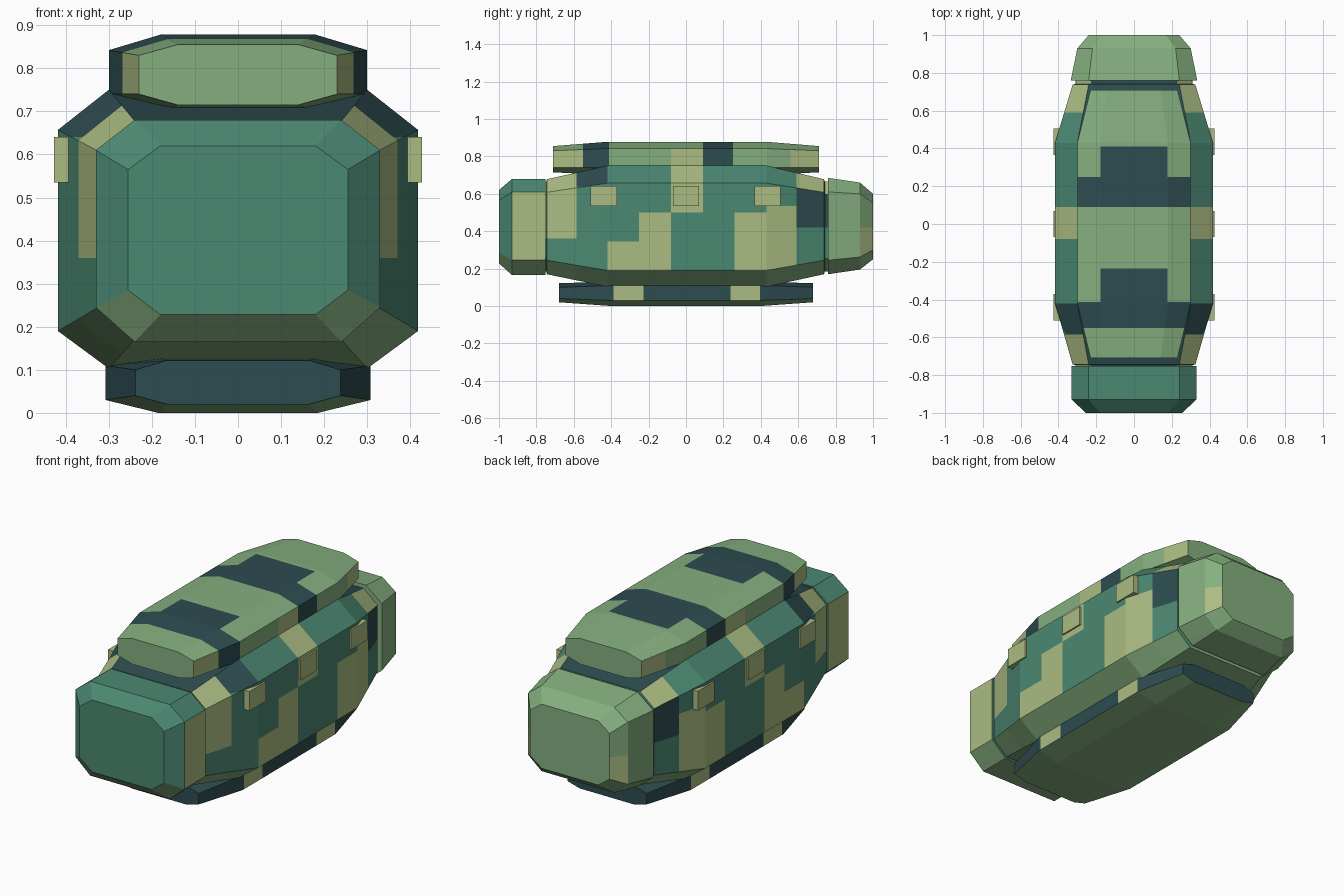
import bpy, bmesh
from mathutils import Vector

if "Cube" in bpy.data.objects:
    bpy.data.objects.remove(bpy.data.objects["Cube"])


def lin(c):
    c /= 255
    return c / 12.92 if c <= 0.04045 else ((c + 0.055) / 1.055) ** 2.4


GREEN, TEAL, NAVY, KHAKI = range(4)
MATS = []
for name, rgb in (("light_green", (133, 175, 127)), ("teal_green", (75, 136, 114)),
                  ("dark_blue_green", (45, 76, 80)), ("khaki", (171, 188, 130))):
    m = bpy.data.materials.new(name)
    m.diffuse_color = (*[lin(c) for c in rgb], 1)
    m.use_nodes = True
    m.node_tree.nodes["Principled BSDF"].inputs["Base Color"].default_value = m.diffuse_color
    MATS.append(m)


def finish(name, bm):
    me = bpy.data.meshes.new(name)
    bm.to_mesh(me)
    bm.free()
    for m in MATS:
        me.materials.append(m)
    ob = bpy.data.objects.new(name, me)
    bpy.context.collection.objects.link(ob)
    return ob


def loft(name, sections, base, patches=(), top=None):
    """Octagonal loft along y. Section: y, half width, flat half width, four heights.
    Patch: colour, y range, z range, max |x|, min side-facing normal."""
    bm = bmesh.new()
    rings = []
    for y, w, c, z0, z1, z2, z3 in sections:
        pts = [(c, z0), (w, z1), (w, z2), (c, z3), (-c, z3), (-w, z2), (-w, z1), (-c, z0)]
        rings.append([bm.verts.new((x, y, z)) for x, z in pts])
    for a, b in zip(rings, rings[1:]):
        for i in range(8):
            j = (i + 1) % 8
            bm.faces.new((a[i], a[j], b[j], b[i]))
    bm.faces.new(rings[0])
    bm.faces.new(rings[-1])
    bmesh.ops.recalc_face_normals(bm, faces=bm.faces)

    # cut the faces along the borders of the camouflage patches
    cuts = set()
    for _, y0, y1, z0, z1, xm, _ in patches:
        cuts |= {(1, y0), (1, y1), (2, z0), (2, z1), (0, xm), (0, -xm)}
    for axis, d in sorted(cuts):
        n = Vector((0, 0, 0))
        n[axis] = 1
        bmesh.ops.bisect_plane(bm, geom=bm.verts[:] + bm.edges[:] + bm.faces[:],
                               dist=1e-4, plane_co=n * d, plane_no=n)
    bm.normal_update()

    # colour by direction and patch
    for f in bm.faces:
        p, n = f.calc_center_median(), f.normal
        f.material_index = base
        if n.z < -0.25:
            f.material_index = GREEN
            continue
        if top is not None and n.z > 0.9:
            f.material_index = top
            continue
        for col, y0, y1, z0, z1, xm, nx in patches:
            if y0 < p.y < y1 and z0 < p.z < z1 and abs(p.x) < xm and abs(n.x) >= nx:
                f.material_index = col
    return finish(name, bm)


# main hull with tapered ends and recessed necks
END = (0.325, 0.24, 0.17, 0.245, 0.608, 0.678)
MID = (0.418, 0.30, 0.103, 0.19, 0.657, 0.75)
NECK = (0.31, 0.225, 0.185, 0.255, 0.595, 0.665)
loft("hull", [(-0.78, *NECK), (-0.746, *NECK), (-0.744, *END), (-0.42, *MID), (0.43, *MID),
              (0.738, *END), (0.742, *NECK), (0.80, *NECK)], TEAL, [
    (KHAKI, -0.76, -0.585, 0.36, 0.8, 1, 0.3),
    (NAVY, -0.585, -0.42, 0.64, 0.8, 1, 0.3),
    (TEAL, -0.585, -0.42, 0.345, 0.657, 1, 0.85),
    (KHAKI, -0.42, -0.25, 0.1, 0.345, 1, 0.3),
    (KHAKI, -0.25, -0.08, 0.1, 0.50, 1, 0.3),
    (KHAKI, -0.08, 0.09, 0.50, 0.8, 1, 0.3),
    (KHAKI, 0.26, 0.43, 0.1, 0.50, 1, 0.3),
    (KHAKI, 0.43, 0.59, 0.1, 0.535, 1, 0.3),
    (KHAKI, 0.59, 0.76, 0.60, 0.8, 1, 0.3),
    (NAVY, 0.59, 0.80, 0.42, 0.67, 1, 0.85),
], top=NAVY)

# front cap
CAP = (0.33, 0.24, 0.165, 0.245, 0.61, 0.68)
loft("front_cap", [(-1.0, 0.255, 0.18, 0.228, 0.285, 0.565, 0.62), (-0.93, *CAP), (-0.752, *CAP)],
     TEAL, [(KHAKI, -0.93, -0.74, 0.2, 0.612, 1, 0.85)])

# rear cap, tapering backwards
loft("rear_cap", [(0.76, 0.335, 0.24, 0.17, 0.245, 0.61, 0.685),
                  (0.93, 0.30, 0.22, 0.195, 0.262, 0.60, 0.66),
                  (1.0, 0.24, 0.17, 0.25, 0.30, 0.55, 0.60)],
     GREEN, [(KHAKI, 0.93, 1.01, 0.2, 0.42, 1, 0.3)])

# top plate
T_END = (0.23, 0.14, 0.715, 0.74, 0.83, 0.855)
T_MID = (0.30, 0.18, 0.70, 0.74, 0.842, 0.878)
loft("top_plate", [(-0.71, *T_END), (-0.42, *T_MID), (0.43, *T_MID), (0.71, *T_END)], GREEN, [
    (KHAKI, -0.72, -0.55, 0.7, 0.9, 1, 0.6),
    (NAVY, -0.55, -0.412, 0.7, 0.9, 1, 0),
    (NAVY, -0.412, -0.235, 0.85, 0.9, 0.178, 0),
    (KHAKI, -0.08, 0.09, 0.7, 0.9, 1, 0.6),
    (NAVY, 0.09, 0.25, 0.7, 0.9, 1, 0),
    (NAVY, 0.25, 0.41, 0.85, 0.9, 0.178, 0),
    (KHAKI, 0.56, 0.72, 0.7, 0.9, 1, 0.6),
])

# bottom plate
B_END = (0.238, 0.165, 0.02, 0.04, 0.10, 0.122)
B_MID = (0.308, 0.185, 0.0, 0.03, 0.11, 0.13)
loft("bottom_plate", [(-0.68, *B_END), (-0.40, *B_MID), (0.40, *B_MID), (0.68, *B_END)], NAVY, [
    (KHAKI, -0.388, -0.228, -0.1, 0.2, 1, 0.6),
    (KHAKI, 0.238, 0.395, -0.1, 0.2, 1, 0.6),
])

# small side lugs, mirrored
for side, sx in (("right", 1), ("left", -1)):
    for i, y in enumerate((-0.44, 0.0, 0.435)):
        bm = bmesh.new()
        bmesh.ops.create_cube(bm, size=1)
        for v in bm.verts:
            v.co = (sx * 0.41 + v.co.x * 0.034, y + v.co.y * 0.14, 0.588 + v.co.z * 0.106)
        for f in bm.faces:
            f.material_index = KHAKI
        finish(f"{side}_lug_{i + 1}", bm)
